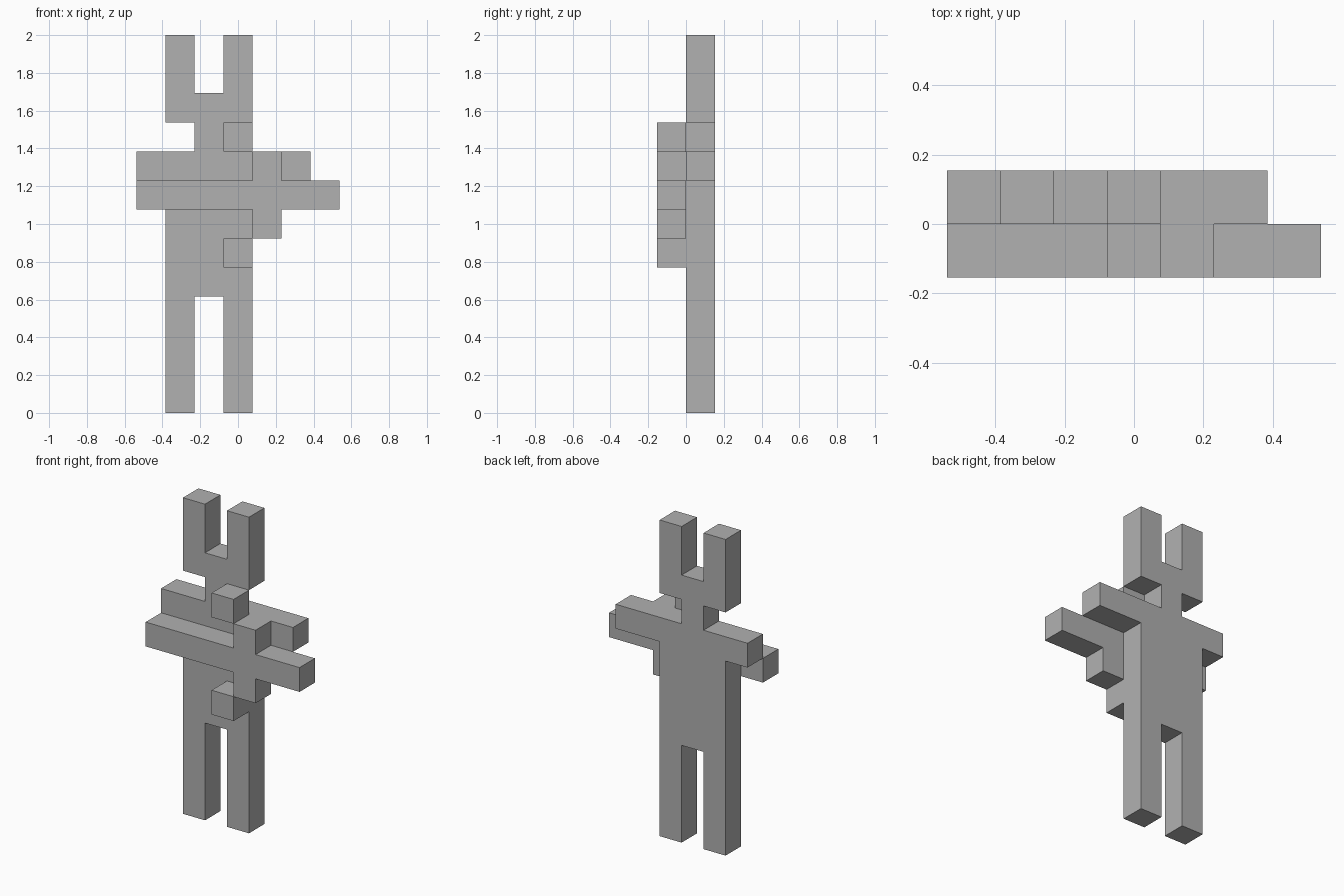
import bpy
import bmesh
from mathutils import Vector

cube = bpy.data.objects.get("Cube")
if cube:
    bpy.data.objects.remove(cube, do_unlink=True)

UNIT = 2 / 13        # one block of the model
CENTRE = 3.5         # middle column, in blocks

grey = bpy.data.materials.new("plain_grey")
grey.use_nodes = True
colour = (0.44, 0.44, 0.44, 1)
grey.diffuse_color = colour
grey.node_tree.nodes["Principled BSDF"].inputs["Base Color"].default_value = colour


def slab(name, outline, front):
    """Extrude a block outline (column, row) one block back from its front plane."""
    bm = bmesh.new()
    verts = [bm.verts.new(((c - CENTRE) * UNIT, front * UNIT, r * UNIT)) for c, r in outline]
    face = bm.faces.new(verts)
    extruded = bmesh.ops.extrude_face_region(bm, geom=[face])["geom"]
    moved = [v for v in extruded if isinstance(v, bmesh.types.BMVert)]
    bmesh.ops.translate(bm, verts=moved, vec=Vector((0, UNIT, 0)))
    bmesh.ops.recalc_face_normals(bm, faces=bm.faces)
    mesh = bpy.data.meshes.new(name)
    bm.to_mesh(mesh)
    bm.free()
    mesh.materials.append(grey)
    obj = bpy.data.objects.new(name, mesh)
    bpy.context.collection.objects.link(obj)
    return obj


def block(name, column, row):
    """A single front block."""
    return slab(name, [(column, row), (column + 1, row),
                       (column + 1, row + 1), (column, row + 1)], -1)


# Figure: legs, torso, rear arms, neck, head and ears
slab("figure_body", [
    (1, 0), (2, 0), (2, 4), (3, 4), (3, 0), (4, 0),
    (4, 8), (6, 8), (6, 9), (3, 9), (3, 10),
    (4, 10), (4, 13), (3, 13), (3, 11), (2, 11), (2, 13), (1, 13), (1, 10),
    (2, 10), (2, 9), (0, 9), (0, 8), (1, 8)], 0)

# Long bar held across the chest, with its crosspiece
slab("front_bar", [
    (0, 7), (4, 7), (4, 6), (5, 6), (5, 7), (7, 7),
    (7, 8), (5, 8), (5, 9), (4, 9), (4, 8), (0, 8)], -1)

# Loose blocks above and below the bar
block("upper_front_block", 3, 9)
block("lower_front_block", 3, 5)
